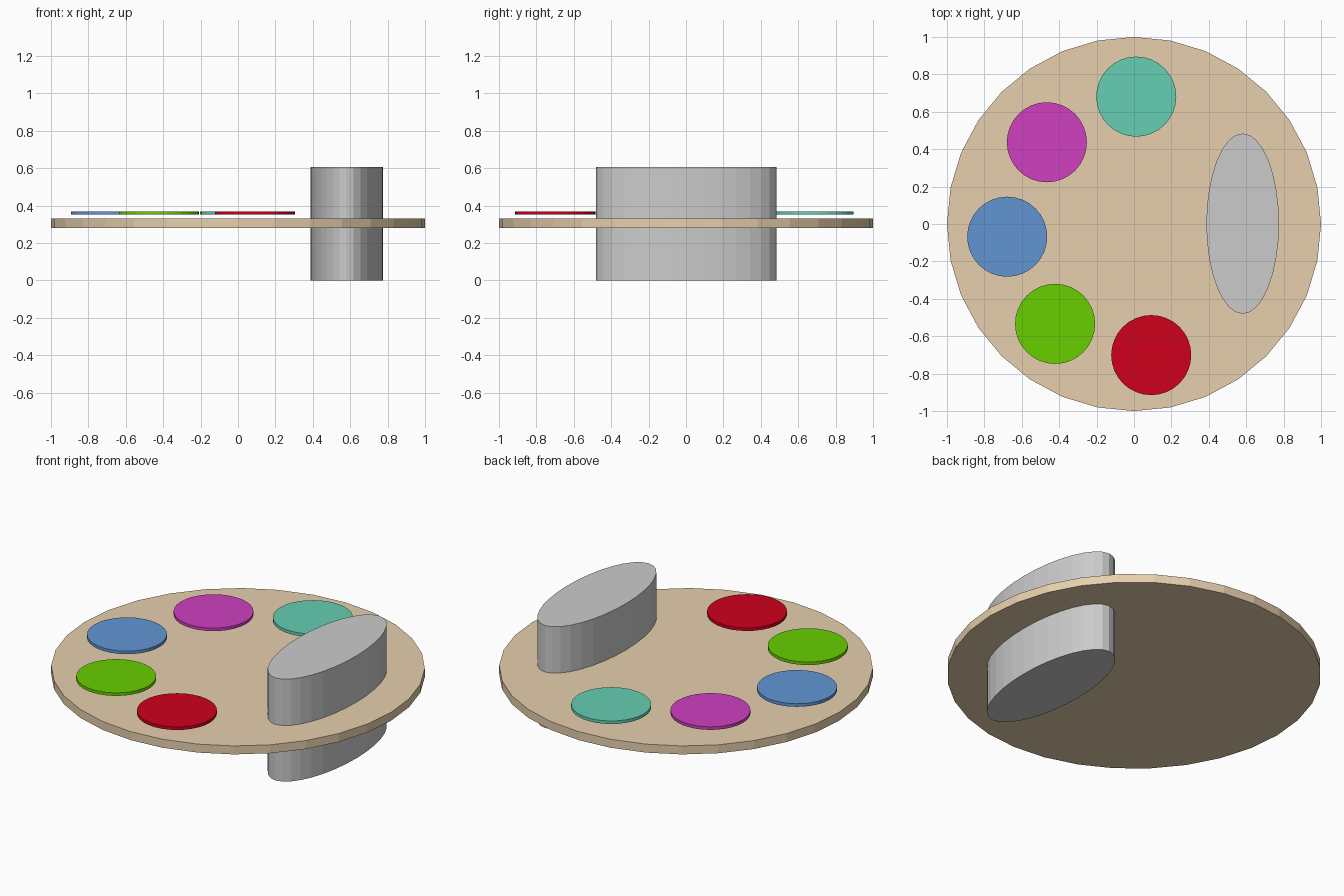
import bpy

if "Cube" in bpy.data.objects:
    bpy.data.objects.remove(bpy.data.objects["Cube"])


def cylinder(name, center, rx, ry, z0, z1, color=None):
    """Flat-shaded 32-sided round or oval slab between z0 and z1."""
    bpy.ops.mesh.primitive_cylinder_add(
        vertices=32, radius=1, depth=1,
        location=(center[0], center[1], (z0 + z1) / 2))
    ob = bpy.context.object
    ob.name = name
    ob.scale = (rx, ry, z1 - z0)
    bpy.ops.object.transform_apply(location=False, rotation=False, scale=True)
    if color:
        mat = bpy.data.materials.new(name + "_color")
        mat.diffuse_color = (*color, 1)
        mat.use_nodes = True
        mat.node_tree.nodes["Principled BSDF"].inputs["Base Color"].default_value = mat.diffuse_color
        ob.data.materials.append(mat)
    return ob


# Wooden palette board
cylinder("palette_board", (0, 0), 1, 1, 0.281, 0.331, (0.80, 0.63, 0.42))

# Oval block through the board
cylinder("thumb_hole_block", (0.581, 0.002), 0.194, 0.482, 0, 0.605)

# Paint dabs hovering just above the board
paints = {
    "teal": ((0.012, 0.681), (0.13, 0.62, 0.45)),
    "magenta": ((-0.466, 0.437), (0.62, 0.05, 0.53)),
    "blue": ((-0.678, -0.068), (0.12, 0.30, 0.65)),
    "green": ((-0.422, -0.534), (0.14, 0.62, 0.00)),
    "red": ((0.092, -0.701), (0.62, 0.00, 0.012)),
}
for label, (pos, color) in paints.items():
    cylinder("paint_" + label, pos, 0.214, 0.214, 0.351, 0.369, color)
